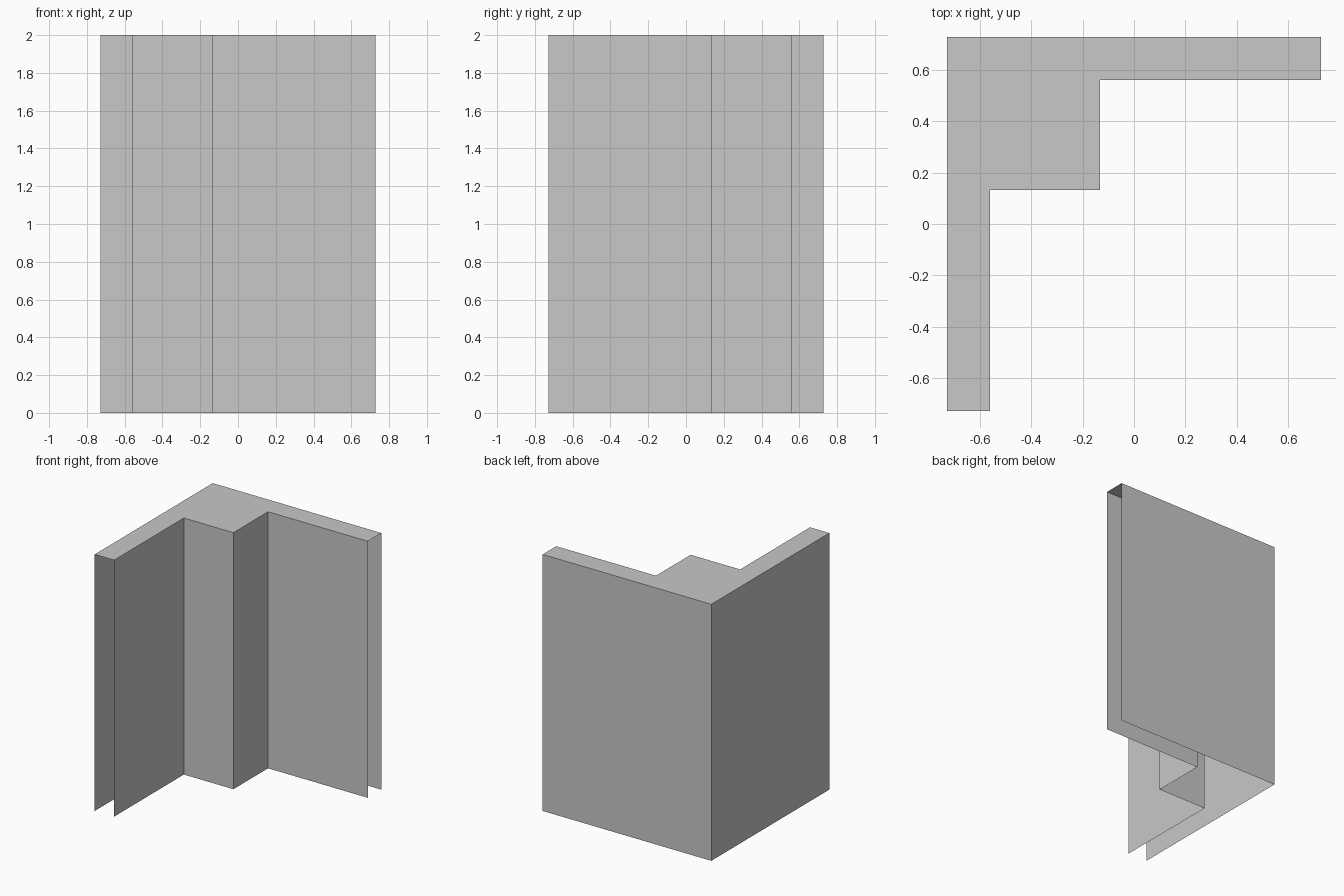
import bpy
import bmesh

cube = bpy.data.objects.get("Cube")
if cube:
    bpy.data.objects.remove(cube)

HEIGHT = 2.0
E = 0.727   # outer half width
W = 0.56    # inner face of the thin arms
S = 0.133   # face of the corner post

grey = bpy.data.materials.new("plain grey")
grey.use_nodes = True
colour = (0.58, 0.58, 0.58, 1)
grey.diffuse_color = colour
grey.node_tree.nodes["Principled BSDF"].inputs["Base Color"].default_value = colour


def finish(name, bm):
    mesh = bpy.data.meshes.new(name)
    bm.to_mesh(mesh)
    bm.free()
    mesh.materials.append(grey)
    obj = bpy.data.objects.new(name, mesh)
    bpy.context.collection.objects.link(obj)


def wall(name, path):
    """Raise an open path into a thin sheet, facing right of its direction."""
    bm = bmesh.new()
    low = [bm.verts.new((x, y, 0)) for x, y in path]
    high = [bm.verts.new((x, y, HEIGHT)) for x, y in path]
    for i in range(len(path) - 1):
        bm.faces.new((low[i], low[i + 1], high[i + 1], high[i]))
    finish(name, bm)


# Stepped inner side and plain outer corner; the arm ends and base stay open
inner = [(-W, -E), (-W, S), (-S, S), (-S, W), (E, W)]
outer = [(E, E), (-E, E), (-E, -E)]
wall("inner_stepped_wall", inner)
wall("outer_corner_wall", outer)

# Flat top closing the space between the walls
bm = bmesh.new()
bm.faces.new([bm.verts.new((x, y, HEIGHT)) for x, y in inner + outer])
bmesh.ops.triangulate(bm, faces=bm.faces[:])
finish("top_cap", bm)
